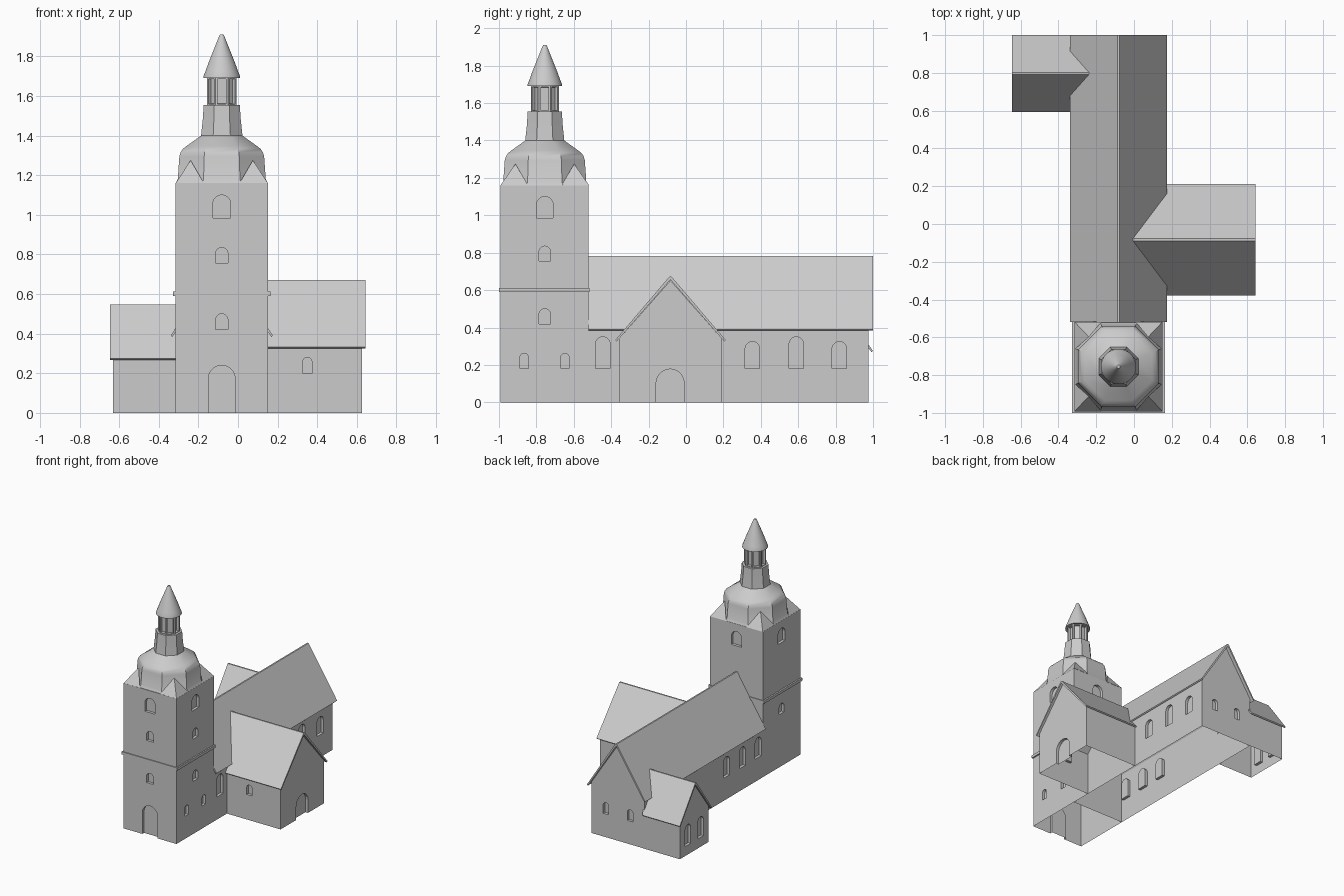
import bpy, bmesh, math

if "Cube" in bpy.data.objects:
    bpy.data.objects.remove(bpy.data.objects["Cube"])

CX, CY = -0.082, -0.755          # tower axis


def finish(name, bm, smooth=False):
    bmesh.ops.recalc_face_normals(bm, faces=bm.faces)
    me = bpy.data.meshes.new(name)
    bm.to_mesh(me)
    bm.free()
    ob = bpy.data.objects.new(name, me)
    bpy.context.collection.objects.link(ob)
    bpy.ops.object.select_all(action='DESELECT')
    ob.select_set(True)
    bpy.context.view_layer.objects.active = ob
    if smooth:
        bpy.ops.object.shade_smooth_by_angle(angle=math.radians(35))
    return ob


def add_prism(bm, pts, axis, start, end):
    """Extrude a (u, z) outline along x or y; start may be one value per point."""
    starts = start if isinstance(start, list) else [start] * len(pts)
    place = (lambda d, u, z: (d, u, z)) if axis == 'x' else (lambda d, u, z: (u, d, z))
    a = [bm.verts.new(place(s, u, z)) for s, (u, z) in zip(starts, pts)]
    b = [bm.verts.new(place(end, u, z)) for u, z in pts]
    n = len(pts)
    bm.faces.new(a)
    bm.faces.new(b[::-1])
    for i in range(n):
        j = (i + 1) % n
        bm.faces.new((a[i], b[i], b[j], a[j]))


def walls(name, pts, axis, start, end, openings):
    """Shell with arched recesses (axis, plane, side, centre, width, z0, z1) and no floor."""
    bm = bmesh.new()
    add_prism(bm, pts, axis, start, end)
    cut = bmesh.new()
    for ax, plane, side, c, w, z0, z1 in openings:
        r = w / 2
        outline = [(c - r, z0), (c + r, z0)]
        outline += [(c + r * math.cos(math.pi * i / 10), z1 - r + r * math.sin(math.pi * i / 10))
                    for i in range(11)]
        add_prism(cut, outline, ax, plane - side * 0.022, plane + side * 0.03)
    cutter = finish(name + "_cutter", cut)
    cutter.hide_render = True
    ob = finish(name, bm)
    mod = ob.modifiers.new("recesses", 'BOOLEAN')
    mod.operation, mod.solver, mod.object = 'DIFFERENCE', 'EXACT', cutter
    bpy.ops.object.modifier_apply(modifier=mod.name)
    bpy.data.objects.remove(cutter)
    bm = bmesh.new()
    bm.from_mesh(ob.data)
    floor = [f for f in bm.faces if all(v.co.z < 1e-4 for v in f.verts)]
    bmesh.ops.delete(bm, geom=floor, context='FACES')
    bm.to_mesh(ob.data)
    bm.free()


def gable_part(name, axis, c, wall_half, roof_half, eave, ridge, wall_span, roof_span, openings):
    """Gabled walls plus a thin overhanging roof; roof_span = (ridge start, eave start, end)."""
    t, f = 0.016, 0.006
    slope = (ridge - eave) / roof_half
    top = eave + slope * (roof_half - wall_half) - t
    walls(name + "_walls", [(c - wall_half, 0), (c + wall_half, 0), (c + wall_half, top),
                            (c, ridge - t - 0.004), (c - wall_half, top)],
          axis, *wall_span, openings)
    h = roof_half
    pts = [(c - h, eave), (c - f, ridge), (c + f, ridge), (c + h, eave),
           (c + h - 0.008, eave - 0.007), (c, ridge - t), (c - h + 0.008, eave - 0.007)]
    rs, es, end = roof_span
    bm = bmesh.new()
    add_prism(bm, pts, axis, [es, rs, rs, es, es, rs, es], end)
    finish(name + "_roof", bm)


def lathe(name, profile, sides, smooth=True, panels=False):
    """Stack of regular rings about the tower axis; radii are measured to the flats."""
    bm = bmesh.new()
    rings = []
    for r, z in profile:
        r /= math.cos(math.pi / sides)
        rings.append([bm.verts.new((CX + r * math.cos(2 * math.pi * (i + .5) / sides),
                                    CY + r * math.sin(2 * math.pi * (i + .5) / sides), z))
                      for i in range(sides)])
    sidefaces = []
    for lo, hi in zip(rings, rings[1:]):
        for i in range(sides):
            j = (i + 1) % sides
            sidefaces.append(bm.faces.new((lo[i], lo[j], hi[j], hi[i])))
    bm.faces.new(rings[0][::-1])
    bm.faces.new(rings[-1])
    if panels:
        bm.normal_update()
        bmesh.ops.inset_individual(bm, faces=sidefaces, thickness=0.014, depth=0)
        bmesh.ops.inset_individual(bm, faces=sidefaces, thickness=0.001, depth=-0.02)
    return finish(name, bm, smooth)


# Tower walls with door and windows
TX0, TX1, TY0, TY1 = -0.316, 0.152, -0.993, -0.52
ops = [('y', TY0, -1, CX, 0.136, -0.05, 0.24)]
for z0, z1, w in ((0.42, 0.5, 0.062), (0.757, 0.835, 0.062), (0.985, 1.1, 0.09)):
    ops += [('y', TY0, -1, CX, w, z0, z1), ('x', TX1, 1, CY, w, z0, z1)]
    if z0 != 0.757:
        ops.append(('x', TX0, -1, CY, w, z0, z1))
ops.append(('y', TY1, 1, CX, 0.09, 0.985, 1.1))
ops += [('x', TX1, 1, y, 0.045, 0.18, 0.262) for y in (-0.865, -0.647)]
walls("tower_walls", [(TX0, 0), (TX1, 0), (TX1, 1.16), (TX0, 1.16)], 'y', TY0, TY1, ops)

# String course around the tower
bm = bmesh.new()
add_prism(bm, [(-0.328, 0.59), (0.163, 0.59), (0.163, 0.612), (-0.328, 0.612)], 'y', -1.0, -0.515)
finish("string_course", bm)

# Octagonal dome, drum, lantern and spire
lathe("tower_dome", [(0.233, 1.16), (0.222, 1.18), (0.214, 1.295), (0.208, 1.315),
                     (0.196, 1.333), (0.178, 1.347), (0.104, 1.40)], 8)
lathe("tower_drum", [(0.105, 1.395), (0.096, 1.48), (0.091, 1.555)], 8)
lathe("lantern", [(0.075, 1.55), (0.075, 1.695)], 8, smooth=False, panels=True)
lathe("spire", [(0.093, 1.69), (0.091, 1.703), (0.082, 1.725), (0.066, 1.77),
                (0.014, 1.9), (0.009, 1.91)], 24)

# Corner broaches between the square tower and the dome
bm = bmesh.new()
for sx in (-1, 1):
    for sy in (-1, 1):
        p = [bm.verts.new((CX + sx * x, CY + sy * y, z)) for x, y, z in
             ((0.233, 0.237, 1.16), (0.233, 0.09, 1.16), (0.09, 0.237, 1.16), (0.157, 0.157, 1.275))]
        for tri in ((0, 1, 3), (0, 2, 3), (1, 2, 3), (0, 1, 2)):
            bm.faces.new([p[i] for i in tri])
finish("corner_broaches", bm)

# Nave
ops = [('x', TX1, 1, y, 0.078, 0.18, z) for y, z in
       ((-0.445, 0.35), (0.355, 0.325), (0.59, 0.35), (0.82, 0.325))]
ops += [('x', TX0, -1, y, 0.078, 0.18, 0.34) for y in (-0.46, -0.26, -0.06)]
ops += [('y', 0.975, 1, CX + s * 0.107, 0.05, 0.185, 0.275) for s in (-1, 1)]
gable_part("nave", 'y', CX, 0.234, 0.258, 0.39, 0.782, (-0.52, 0.975), (-0.52, -0.52, 1.0), ops)

# Right wing with side door
gable_part("right_wing", 'x', -0.083, 0.274, 0.295, 0.333, 0.672, (0.152, 0.626),
           (-0.02, 0.15, 0.643),
           [('x', 0.626, 1, -0.085, 0.15, -0.05, 0.178), ('y', -0.357, -1, 0.35, 0.046, 0.2, 0.28)])

# Left wing at the rear
gable_part("left_wing", 'x', 0.797, 0.18, 0.203, 0.275, 0.547, (-0.316, -0.63),
           (-0.23, -0.314, -0.645),
           [('x', -0.63, -1, y, 0.07, 0.075, 0.24) for y in (0.715, 0.875)])
